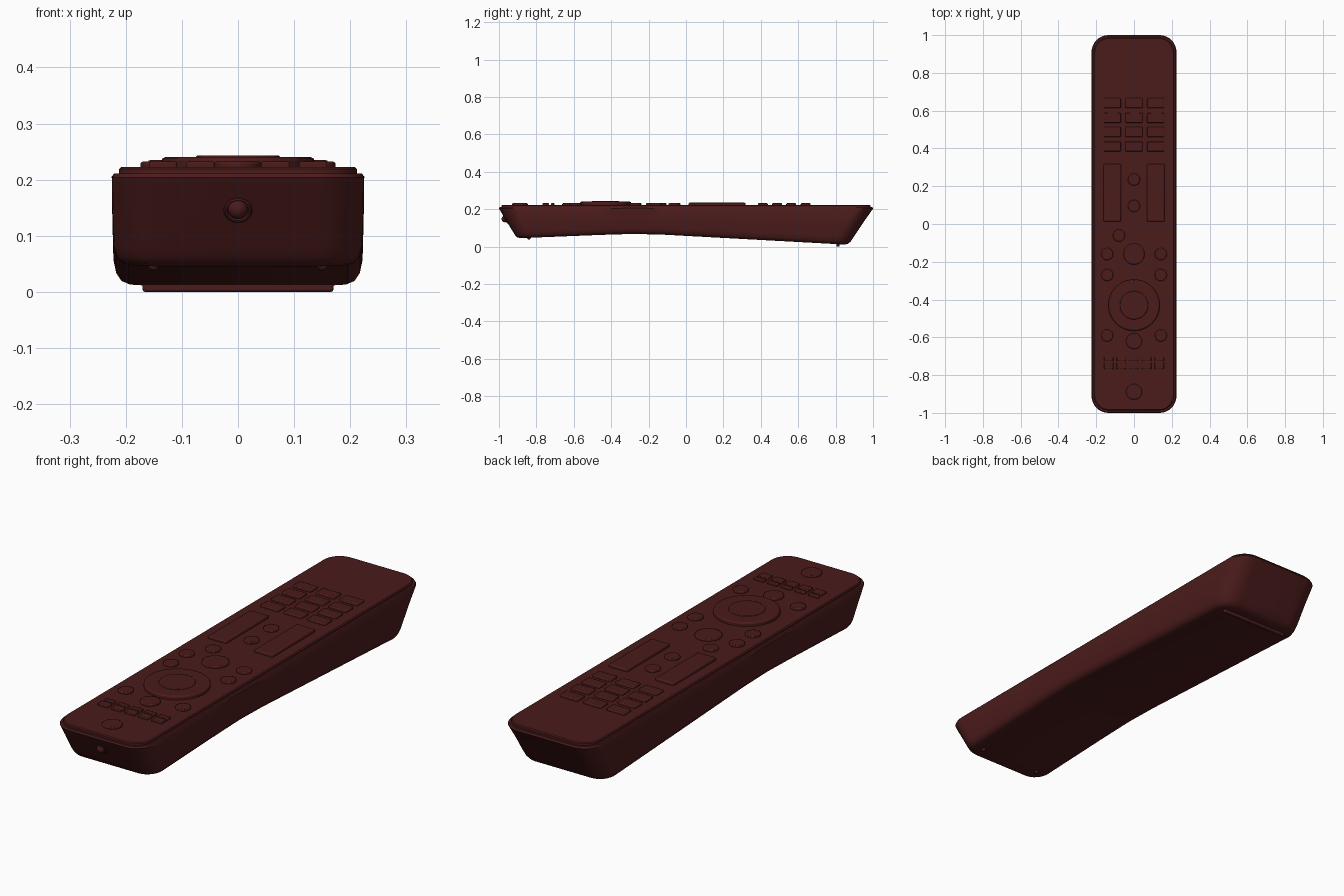
import bpy, bmesh
from math import pi, sin, cos, radians

if "Cube" in bpy.data.objects:
    bpy.data.objects.remove(bpy.data.objects["Cube"])

mat = bpy.data.materials.new("dark_red_plastic")
mat.diffuse_color = (0.07, 0.011, 0.011, 1)
mat.use_nodes = True
mat.node_tree.nodes["Principled BSDF"].inputs["Base Color"].default_value = mat.diffuse_color


def finish(ob, bevel=0.0):
    ob.data.materials.append(mat)
    bpy.ops.object.select_all(action='DESELECT')
    ob.select_set(True)
    bpy.context.view_layer.objects.active = ob
    bpy.ops.object.shade_smooth_by_angle(angle=radians(35))
    if bevel:
        m = ob.modifiers.new("bevel", 'BEVEL')
        m.width, m.segments = bevel, 2
        m.limit_method = 'ANGLE'
    return ob


def box(name, x, y, w, d, z0, z1, bevel=0.004):
    bpy.ops.mesh.primitive_cube_add(size=1, location=(x, y, (z0 + z1) / 2))
    ob = bpy.context.object
    ob.name = name
    ob.scale = (w, d, z1 - z0)
    bpy.ops.object.transform_apply(location=False, rotation=False, scale=True)
    return finish(ob, bevel)


def disc(name, x, y, r, z0, z1, bevel=0.004):
    bpy.ops.mesh.primitive_cylinder_add(vertices=40, radius=r, depth=z1 - z0,
                                        location=(x, y, (z0 + z1) / 2))
    bpy.context.object.name = name
    return finish(bpy.context.object, bevel)


def ball(name, loc, r):
    bpy.ops.mesh.primitive_uv_sphere_add(segments=24, ring_count=12, radius=r, location=loc)
    bpy.context.object.name = name
    return finish(bpy.context.object)


def loft(name, levels, height, n=8, mid=32):
    """Stack rounded rectangles (t, half width, front y, back y, radius); height(y, t) gives z."""
    bm = bmesh.new()
    rows = []
    for t, hw, yf, yb, r in levels:
        arc = [k / n * pi / 2 for k in range(n + 1)]
        st = [(yf + r - r * cos(a), hw - r + r * sin(a)) for a in arc]
        a0, a1 = yf + r, yb - r
        st += [(a0 + (a1 - a0) * k / mid, hw) for k in range(1, mid)]
        st += [(yb - r + r * cos(a), hw - r + r * sin(a)) for a in reversed(arc)]
        rows.append([[bm.verts.new((s * w, y, height(y, t))) for s in (-1, 1)] for y, w in st])
    last = len(rows[0]) - 1
    for lo, hi in zip(rows, rows[1:]):
        for i in range(last):
            for s in (0, 1):
                bm.faces.new((lo[i][s], lo[i + 1][s], hi[i + 1][s], hi[i][s]))
        for e in (0, last):
            bm.faces.new((lo[e][0], lo[e][1], hi[e][1], hi[e][0]))
    for row in (rows[0], rows[-1]):
        for i in range(last):
            bm.faces.new((row[i][0], row[i][1], row[i + 1][1], row[i + 1][0]))
    bmesh.ops.recalc_face_normals(bm, faces=bm.faces)
    me = bpy.data.meshes.new(name)
    bm.to_mesh(me)
    bm.free()
    ob = bpy.data.objects.new(name, me)
    bpy.context.collection.objects.link(ob)
    return finish(ob)


# Underside profile along the length
PROFILE = [(-1.0, 0.042), (-0.9, 0.045), (-0.45, 0.063), (-0.28, 0.068),
           (-0.12, 0.064), (0.87, 0.010), (1.0, 0.004)]


def underside(y):
    for (ya, za), (yb, zb) in zip(PROFILE, PROFILE[1:]):
        if y <= yb:
            return za + (zb - za) * (y - ya) / (yb - ya)
    return PROFILE[-1][1]


def body_z(y, t):
    b = underside(y)
    return b + (0.211 - b) * t


# Shell and face plate
loft("body", [(0.0, 0.195, -0.885, 0.850, 0.06),
              (0.03, 0.208, -0.902, 0.868, 0.07),
              (0.10, 0.217, -0.914, 0.882, 0.08),
              (0.22, 0.222, -0.926, 0.898, 0.085),
              (0.60, 0.224, -0.964, 0.948, 0.09),
              (0.96, 0.225, -1.0, 1.0, 0.09),
              (1.0, 0.221, -0.996, 0.996, 0.087)], body_z)
loft("face_plate", [(0.200, 0.212, -0.987, 0.987, 0.08),
                    (0.219, 0.212, -0.987, 0.987, 0.08),
                    (0.223, 0.208, -0.983, 0.983, 0.077)], lambda y, t: t)

BASE, TOP = 0.215, 0.232

# Number pad
for r, y in enumerate((0.64, 0.562, 0.487, 0.411)):
    for c, x in enumerate((-0.115, 0, 0.115)):
        box(f"number_key_{r}_{c}", x, y, 0.09, 0.053, BASE, TOP)

# Rocker keys
for side, x in (("left", -0.115), ("right", 0.115)):
    box(f"{side}_rocker", x, 0.166, 0.092, 0.304, BASE, 0.235, 0.005)

# Round keys
round_keys = [(0, 0.235, 0.032), (0, 0.096, 0.032), (-0.08, -0.061, 0.032),
              (0, -0.159, 0.056), (0, -0.62, 0.042), (0, -0.888, 0.042)]
round_keys += [(s * 0.142, y, 0.032) for s in (-1, 1) for y in (-0.159, -0.27, -0.59)]
for i, (x, y, r) in enumerate(round_keys):
    disc(f"round_key_{i}", x, y, r, BASE, TOP)

# Direction ring and centre key
disc("direction_ring", 0, -0.43, 0.136, BASE, 0.240, 0.006)
disc("centre_key", 0, -0.43, 0.075, BASE, 0.243, 0.003)

# Two rows of small keys
for i in range(5):
    x = (i - 2) * 0.067
    box(f"small_key_upper_{i}", x, -0.713, 0.05, 0.02, BASE, TOP, 0.003)
    box(f"small_key_lower_{i}", x, -0.75, 0.05, 0.036, BASE, TOP, 0.003)

# Signal lamp on the front end
bpy.ops.mesh.primitive_torus_add(major_segments=32, minor_segments=10, major_radius=0.021,
                                 minor_radius=0.005, location=(0, -0.964, 0.146),
                                 rotation=(radians(90 + 30), 0, 0))
bpy.context.object.name = "lamp_collar"
finish(bpy.context.object)
ball("lamp", (0, -0.968, 0.148), 0.018)

# Feet under the body
for side, x in (("left", -0.15), ("right", 0.15)):
    ball(f"{side}_foot", (x, -0.84, underside(-0.84)), 0.010)
box("rear_foot_bar", 0, 0.813, 0.34, 0.018, 0.002, 0.02, 0.004).location.z -= 0.002
